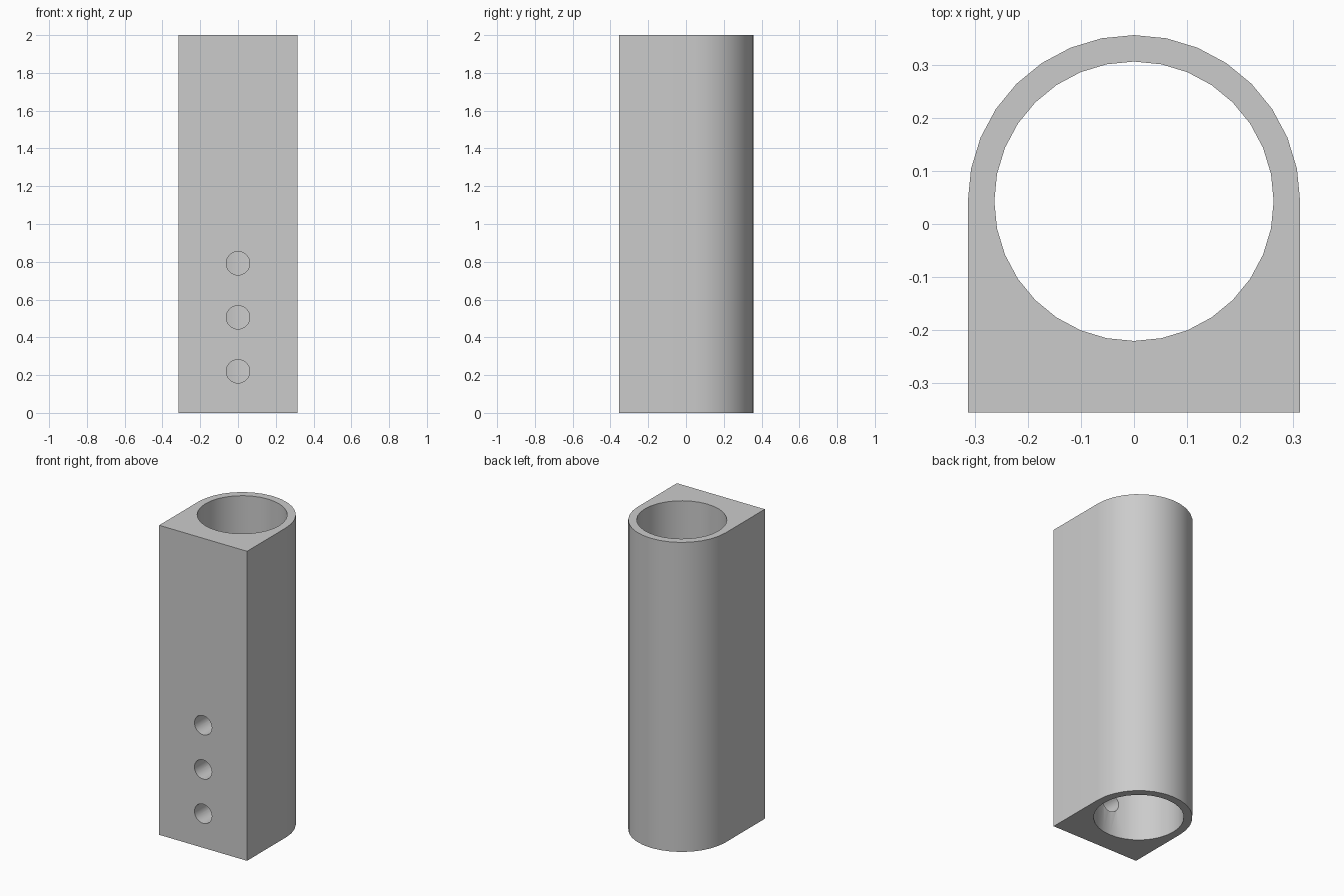
import bpy
import bmesh
from math import cos, sin, pi, radians

HEIGHT = 2.0
HALF_WIDTH = 0.314
FRONT_Y = -0.356
BORE_Y = 0.043
BORE_RADIUS = 0.264
HOLE_RADIUS = 0.062
SEGMENTS = 32

cube = bpy.data.objects.get("Cube")
if cube:
    bpy.data.objects.remove(cube, do_unlink=True)

grey = bpy.data.materials.new("plain grey")
grey.use_nodes = True
colour = (0.6, 0.6, 0.6, 1)
grey.diffuse_color = colour
grey.node_tree.nodes["Principled BSDF"].inputs["Base Color"].default_value = colour


def cutter(name, radius, depth, location, rotation=(0, 0, 0)):
    bpy.ops.mesh.primitive_cylinder_add(vertices=SEGMENTS, radius=radius, depth=depth,
                                        location=location, rotation=rotation)
    obj = bpy.context.object
    obj.name = name
    obj.hide_render = True
    return obj


# Block: square front, half-round back, extruded upward
profile = [(-HALF_WIDTH, FRONT_Y), (HALF_WIDTH, FRONT_Y)]
for i in range(SEGMENTS // 2 + 1):
    a = 2 * pi * i / SEGMENTS
    profile.append((HALF_WIDTH * cos(a), BORE_Y + HALF_WIDTH * sin(a)))

bm = bmesh.new()
base = bm.faces.new([bm.verts.new((x, y, 0)) for x, y in profile])
top = bmesh.ops.extrude_face_region(bm, geom=[base])["geom"]
bmesh.ops.translate(bm, vec=(0, 0, HEIGHT),
                    verts=[v for v in top if isinstance(v, bmesh.types.BMVert)])
bmesh.ops.recalc_face_normals(bm, faces=bm.faces)
mesh = bpy.data.meshes.new("tube_block")
bm.to_mesh(mesh)
bm.free()
block = bpy.data.objects.new("tube_block", mesh)
bpy.context.collection.objects.link(block)
mesh.materials.append(grey)

# Vertical bore, then three round holes through the front wall into it
cutters = [cutter("bore_cutter", BORE_RADIUS, HEIGHT + 0.4, (0, BORE_Y, HEIGHT / 2))]
for z in (0.22, 0.506, 0.792):
    cutters.append(cutter("front_hole_cutter", HOLE_RADIUS, 0.5,
                          (0, FRONT_Y + 0.1, z), (radians(90), 0, 0)))

bpy.ops.object.select_all(action="DESELECT")
block.select_set(True)
bpy.context.view_layer.objects.active = block
for tool in cutters:
    mod = block.modifiers.new("cut", "BOOLEAN")
    mod.operation = "DIFFERENCE"
    mod.solver = "EXACT"
    mod.object = tool
    bpy.ops.object.modifier_apply(modifier=mod.name)
for tool in cutters:
    bpy.data.objects.remove(tool, do_unlink=True)

# Keep a single colour and smooth only the round walls
block.data.materials.clear()
block.data.materials.append(grey)
for face in block.data.polygons:
    face.material_index = 0
bpy.ops.object.shade_smooth_by_angle(angle=radians(30))
